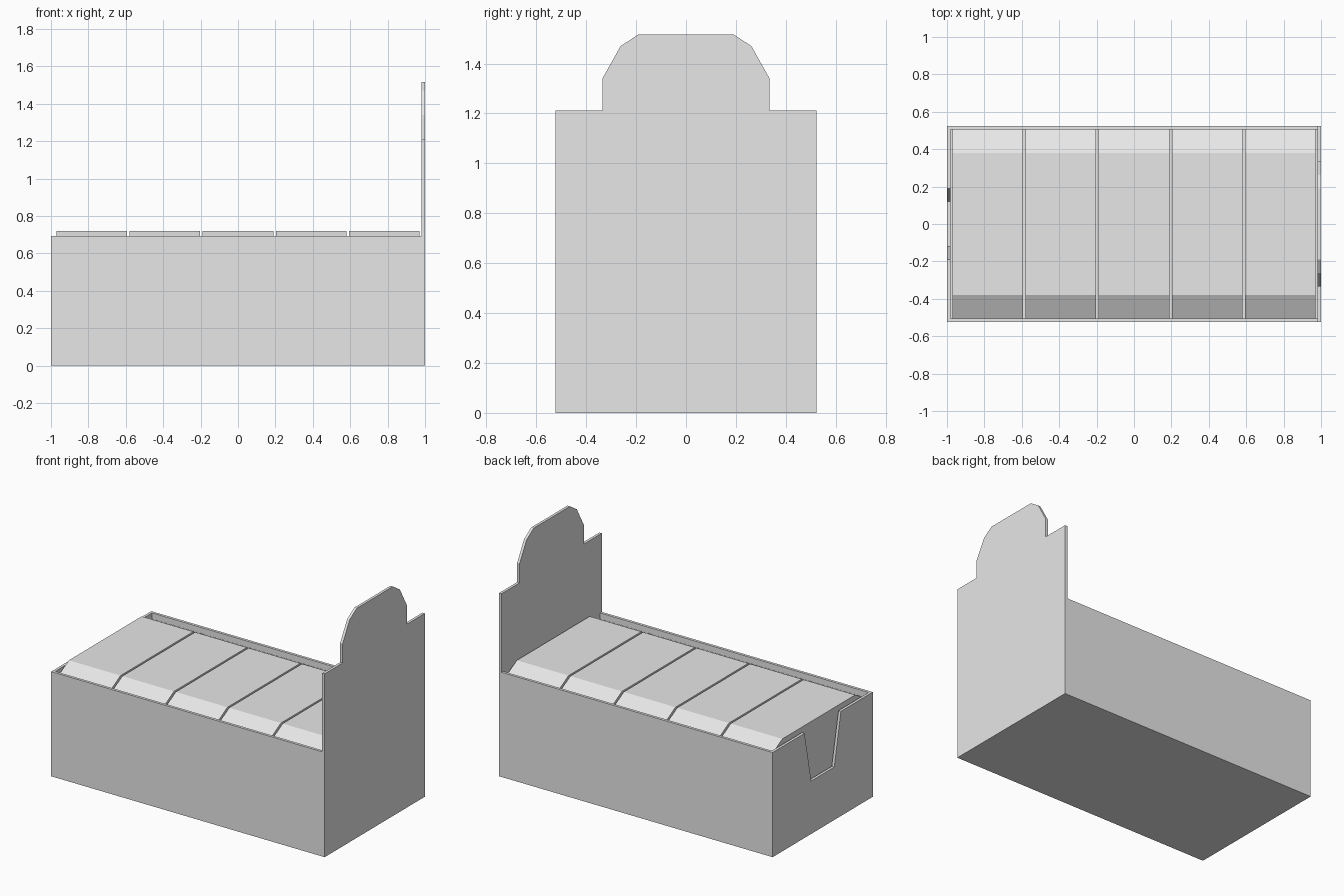
import bpy
import bmesh

cube = bpy.data.objects.get("Cube")
if cube:
    bpy.data.objects.remove(cube)

# Single card colour
grey = bpy.data.materials.new("plain_grey")
grey.use_nodes = True
colour = (0.8, 0.8, 0.8, 1)
grey.diffuse_color = colour
grey.node_tree.nodes["Principled BSDF"].inputs["Base Color"].default_value = colour


def prism(name, profile, x0, x1):
    """Extrude a (y, z) outline along x."""
    bm = bmesh.new()
    face = bm.faces.new([bm.verts.new((x0, y, z)) for y, z in profile])
    side = bmesh.ops.extrude_face_region(bm, geom=[face])["geom"]
    moved = [g for g in side if isinstance(g, bmesh.types.BMVert)]
    bmesh.ops.translate(bm, verts=moved, vec=(x1 - x0, 0, 0))
    bmesh.ops.recalc_face_normals(bm, faces=bm.faces)
    mesh = bpy.data.meshes.new(name)
    bm.to_mesh(mesh)
    bm.free()
    mesh.materials.append(grey)
    obj = bpy.data.objects.new(name, mesh)
    bpy.context.collection.objects.link(obj)
    return obj


def mirrored(half):
    """Complete a symmetric outline from its +y half, listed bottom to top."""
    return half + [(-y, z) for y, z in reversed(half)]


def rect(y0, y1, z0, z1):
    return [(y0, z0), (y1, z0), (y1, z1), (y0, z1)]


HALF_Y, RIM, CARD = 0.523, 0.692, 0.018
FLOOR = 0.045
INNER_X, INNER_Y = 1 - CARD, HALF_Y - CARD

# Tray: floor and long walls
prism("tray_floor", rect(-INNER_Y, INNER_Y, 0, FLOOR), -INNER_X, INNER_X)
prism("front_wall", rect(-HALF_Y, -INNER_Y, 0, RIM), -INNER_X, INNER_X)
prism("back_wall", rect(INNER_Y, HALF_Y, 0, RIM), -INNER_X, INNER_X)

# End wall with the tapered dispensing notch
prism("notched_end_wall",
      mirrored([(HALF_Y, 0), (HALF_Y, RIM), (0.19, RIM), (0.12, 0.35)]),
      -1, -INNER_X)

# Tall display panel with a stepped, faceted crest
prism("display_panel",
      mirrored([(HALF_Y, 0), (HALF_Y, 1.212), (0.335, 1.212),
                (0.335, 1.34), (0.262, 1.47), (0.19, 1.517)]),
      INNER_X, 1)

# Stacked bars with sloping long edges
WIDTH, PITCH, HEIGHT = 0.378, 0.391, 0.135
for layer in range(5):
    z = FLOOR + layer * HEIGHT
    outline = mirrored([(0.38, z), (0.504, z + HEIGHT / 2), (0.38, z + HEIGHT)])
    for column in range(5):
        x = (column - 2) * PITCH
        prism(f"bar_{layer + 1}_{column + 1}", outline, x - WIDTH / 2, x + WIDTH / 2)
